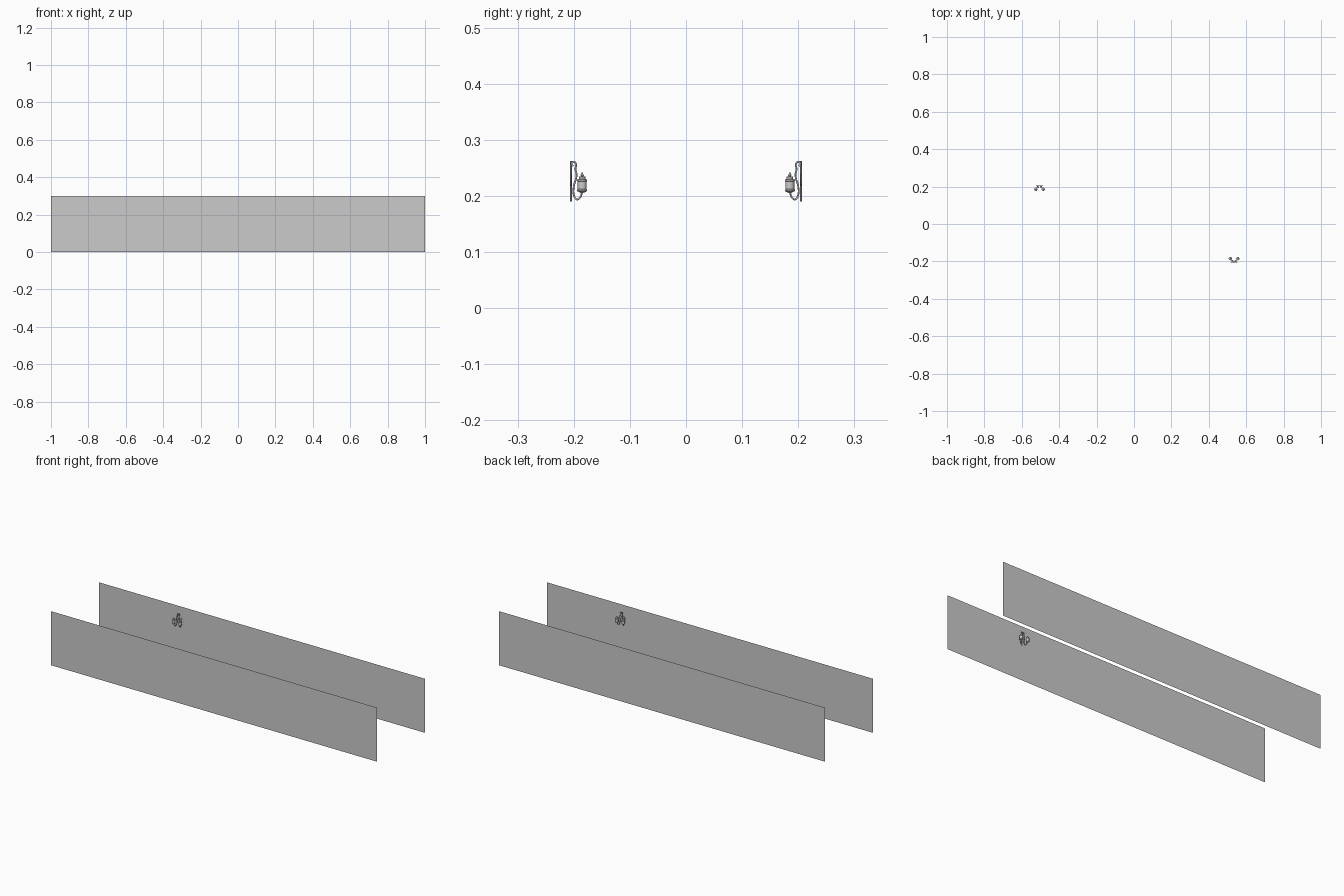
import bpy, bmesh, math
from mathutils import Matrix, Vector

cube = bpy.data.objects.get("Cube")
if cube:
    bpy.data.objects.remove(cube)

WALL_Y, HEIGHT = 0.21, 0.3


def link(name, data, place):
    obj = bpy.data.objects.new(name, data)
    bpy.context.collection.objects.link(obj)
    obj.matrix_world = place
    return obj


def tube(name, points, radius, place):
    """Round bar running smoothly through the points."""
    data = bpy.data.curves.new(name, "CURVE")
    data.dimensions = "3D"
    data.bevel_depth = radius
    data.bevel_resolution = 2
    data.resolution_u = 5
    data.use_fill_caps = True
    spline = data.splines.new("BEZIER")
    spline.bezier_points.add(len(points) - 1)
    for knot, co in zip(spline.bezier_points, points):
        knot.co = co
        knot.handle_left_type = knot.handle_right_type = "AUTO"
    return link(name, data, place)


def lathe(name, profile, centre, place, sides=16):
    """Solid turned from (radius, height) pairs around a vertical axis."""
    bm = bmesh.new()
    verts = [bm.verts.new((r, 0, z)) for r, z in profile]
    edges = [bm.edges.new(pair) for pair in zip(verts, verts[1:])]
    bmesh.ops.spin(bm, geom=verts + edges, cent=(0, 0, 0), axis=(0, 0, 1),
                   angle=math.tau, steps=sides)
    bmesh.ops.remove_doubles(bm, verts=bm.verts, dist=1e-5)
    bmesh.ops.recalc_face_normals(bm, faces=bm.faces)
    data = bpy.data.meshes.new(name)
    bm.to_mesh(data)
    bm.free()
    obj = link(name, data, place @ Matrix.Translation(centre))
    bpy.ops.object.select_all(action="DESELECT")
    obj.select_set(True)
    bpy.context.view_layer.objects.active = obj
    bpy.ops.object.shade_smooth_by_angle(angle=math.radians(40))


def wall(name, place):
    """Single sheet facing the passage."""
    bm = bmesh.new()
    corners = [(-1, 0, 0), (1, 0, 0), (1, 0, HEIGHT), (-1, 0, HEIGHT)]
    bm.faces.new([bm.verts.new(c) for c in corners])
    data = bpy.data.meshes.new(name)
    bm.to_mesh(data)
    bm.free()
    link(name, data, place)


# Bracket side profile: depth from the strap, height
ARM = [(.004, .253), (.001, .257), (.005, .261), (.009, .257), (.008, .248),
       (.010, .237), (.005, .217), (.005, .202), (.010, .194), (.016, .197),
       (.020, .207)]
CUP = [(0, 0), (.004, .001), (.009, .004), (.009, .006), (.008, .007),
       (.008, .021), (.009, .022), (.009, .024), (.006, .025), (0, .025)]
CANDLE = [(0, .024), (.006, .024), (.006, .029), (.004, .030), (0, .030)]
FLAME = [(0, .029), (.002, .030), (.003, .032), (.0015, .035), (0, .038)]


def sconce(prefix, place):
    # Strap against the wall with a scroll on each side
    tube(prefix + "_back_strap", [(0, 0, .19), (0, 0, .262)], .0015, place)
    for label, s in (("right", -1), ("left", 1)):
        name = f"{prefix}_{label}_"
        scroll = []
        for i in range(13):
            a = math.pi * i / 6
            r = .009 - .0005 * i
            scroll.append((s * (.011 - r * math.cos(a)), 0,
                           .226 + 1.6 * r * math.sin(a)))
        tube(name + "wall_scroll", scroll, .0013, place)

        # Arm spreads outwards as it drops, ending under its cup
        path = []
        for i, (d, z) in enumerate(ARM):
            spread = .004 + .016 * (i / (len(ARM) - 1)) ** 2
            path.append((s * spread, -d, z))
        tube(name + "arm", path, .0017, place)

        # Cup, candle and flame
        centre = Vector((s * .020, -.020, .205))
        for part, profile in (("cup", CUP), ("candle", CANDLE), ("flame", FLAME)):
            lathe(name + part, profile, centre, place)


# Walls face each other, each carrying one twin-candle sconce
for prefix, turn, x in (("back", 0, -.505), ("front", math.pi, -.535)):
    spin = Matrix.Rotation(turn, 4, "Z")
    wall(prefix + "_wall", spin @ Matrix.Translation((0, WALL_Y, 0)))
    sconce(prefix + "_sconce", spin @ Matrix.Translation((x, WALL_Y - .005, 0)))
